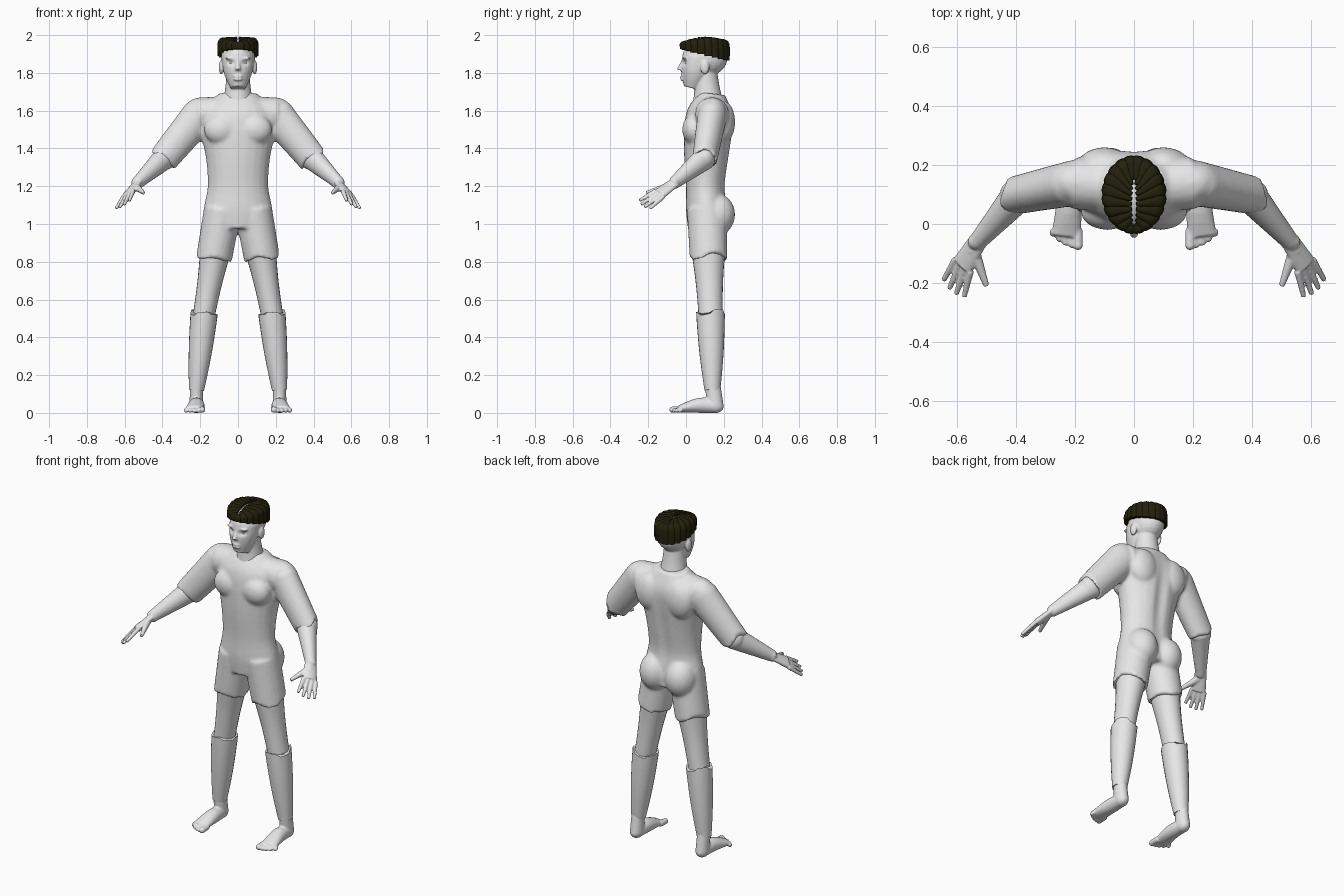
import bpy, bmesh, math
from mathutils import Vector, Matrix

old = bpy.data.objects.get("Cube")
if old:
    bpy.data.objects.remove(old)

X, Y, Z = Matrix.Identity(3)
SIDES = {"left": 1, "right": -1}

# Joints of the left half of the body
NECK = Vector((0, 0.12, 1.6))
SHOULDER = Vector((0.2, 0.14, 1.58))
ELBOW = Vector((0.39, 0.1, 1.35))
WRIST = Vector((0.53, -0.06, 1.22))
KNUCKLES = Vector((0.58, -0.14, 1.16))
PALM_WIDTH = Vector((0.05, 0.04, -0.03))
HIP = Vector((0.08, 0.11, 1.08))
KNEE = Vector((0.18, 0.13, 0.52))
ANKLE = Vector((0.22, 0.14, 0.12))
SHORTS_END = HIP.lerp(KNEE, 0.45)
SKULL = Vector((0, 0.1, 1.88))


def material(name, rgb):
    made = bpy.data.materials.new(name)
    made.use_nodes = True
    made.diffuse_color = (*rgb, 1)
    shader = made.node_tree.nodes["Principled BSDF"]
    shader.inputs["Base Color"].default_value = (*rgb, 1)
    return made


GREY = material("pale grey", (0.8, 0.8, 0.8))
DARK = material("dark olive hair", (0.016, 0.015, 0.004))


def spline(points, steps=4):
    """Smooth curve through sections of (x, y, z, width, thickness)."""
    last = len(points) - 1
    curve = []
    for i in range(last):
        around = [points[min(max(i + offset, 0), last)] for offset in (-1, 0, 1, 2)]
        for step in range(steps):
            t = step / steps
            curve.append([b + t * (c - a + t * (2 * a - 5 * b + 4 * c - d
                                                + t * (3 * b - a - 3 * c + d))) / 2
                          for a, b, c, d in zip(*around)])
    return curve + [points[last]]


def skin(bm, points, across=X, side=1, segments=24, jag=0):
    """Skin elliptical rings along a curve; jag gives the last ring a stepped edge."""
    sections = spline(points)
    centres = [Vector(section[:3]) for section in sections]
    last = len(sections) - 1
    rings = []
    for i, (centre, section) in enumerate(zip(centres, sections)):
        along = (centres[min(i + 1, last)] - centres[max(i - 1, 0)]).normalized()
        wide = (across - along * across.dot(along)).normalized()
        thick = along.cross(wide)
        ring = []
        for k in range(segments):
            angle = math.tau * k / segments
            place = centre + wide * math.cos(angle) * section[3] + thick * math.sin(angle) * section[4]
            if i == last and jag:
                place += along * jag * ((math.sin(3 * angle) > 0) + math.sin(2 * angle) / 2)
            ring.append(bm.verts.new((place.x * side, place.y, place.z)))
        rings.append(ring)
    for lower, upper in zip(rings, rings[1:]):
        for k in range(segments):
            bm.faces.new((lower[k], lower[k - 1], upper[k - 1], upper[k]))
    bm.faces.new(rings[0])
    bm.faces.new(rings[-1])


def limb(bm, start, end, radius, end_radius, depth=1.0, swell=0.0, **options):
    """Tapered limb between two joints, swelling or thinning in the middle."""
    points = []
    for t in (0, 0.25, 0.5, 0.75, 1):
        size = radius + (end_radius - radius) * t + swell * math.sin(math.pi * t)
        points.append((*start.lerp(end, t), size, size * depth))
    skin(bm, points, **options)


def ball(bm, centre, radii, side=1):
    place = Matrix.Translation((centre[0] * side, centre[1], centre[2]))
    bmesh.ops.create_uvsphere(bm, u_segments=24, v_segments=16, radius=1,
                              matrix=place @ Matrix.Diagonal((*radii, 1)))


def push(ob, centre, reach, amount):
    """Press the surface softly along y around a point."""
    for vertex in ob.data.vertices:
        gap = [(p - c) / r for p, c, r in zip(vertex.co, centre, reach)]
        vertex.co.y += amount * math.exp(-sum(g * g for g in gap))


def finish(name, bm, colour=GREY, voxel=0.0):
    """Make the object; a voxel size fuses its pieces into one soft skin."""
    bmesh.ops.recalc_face_normals(bm, faces=bm.faces)
    mesh = bpy.data.meshes.new(name)
    bm.to_mesh(mesh)
    bm.free()
    ob = bpy.data.objects.new(name, mesh)
    bpy.context.collection.objects.link(ob)
    bpy.ops.object.select_all(action='DESELECT')
    ob.select_set(True)
    bpy.context.view_layer.objects.active = ob
    if voxel:
        fuse = ob.modifiers.new("fuse", 'REMESH')
        fuse.mode, fuse.voxel_size = 'VOXEL', voxel
        bpy.ops.object.modifier_apply(modifier=fuse.name)
        soften = ob.modifiers.new("soften", 'SMOOTH')
        soften.iterations = 4
        bpy.ops.object.modifier_apply(modifier=soften.name)
    ob.data.materials.clear()
    ob.data.materials.append(colour)
    bpy.ops.object.shade_smooth_by_angle(angle=math.radians(50))
    return ob


# Body suit: trunk, sleeves and shorts
bm = bmesh.new()
trunk = [(0.98, 0.01, 0.22, 0.15), (1.08, 0, 0.22, 0.18), (1.2, 0, 0.21, 0.16), (1.35, -0.01, 0.23, 0.17),
         (1.5, -0.01, 0.25, 0.2), (1.6, 0.01, 0.25, 0.19), (1.69, 0.07, 0.21, 0.1)]
skin(bm, [(0, (front + back) / 2, z, width, (back - front) / 2) for z, front, back, width in trunk])
for side in SIDES.values():
    limb(bm, NECK, SHOULDER, 0.08, 0.09, across=Z, side=side)
    ball(bm, SHOULDER, (0.09, 0.075, 0.09), side)
    limb(bm, SHOULDER, ELBOW, 0.095, 0.08, depth=0.82, across=Z, side=side, jag=0.02)
    limb(bm, HIP, SHORTS_END, 0.1, 0.095, depth=1.05, side=side, jag=0.02)
    # Buttocks, chest and shoulder blades
    ball(bm, (0.085, 0.165, 1.05), (0.09, 0.095, 0.11), side)
    ball(bm, (0.09, 0.04, 1.5), (0.09, 0.06, 0.08), side)
    ball(bm, (0.1, 0.2, 1.54), (0.09, 0.06, 0.11), side)
suit = finish("body_suit", bm, voxel=0.01)
push(suit, (0, 0.24, 1.35), (0.035, 0.1, 0.25), -0.015)

# Head: neck, skull, face, nose, lips, ears and brows
bm = bmesh.new()
limb(bm, NECK, SKULL, 0.09, 0.06, swell=-0.01)
ball(bm, SKULL, (0.09, 0.12, 0.1))
limb(bm, Vector((0, 0.03, 1.72)), Vector((0, 0.07, 1.88)), 0.04, 0.085, depth=1.05, swell=0.012)
limb(bm, Vector((0, -0.015, 1.865)), Vector((0, -0.035, 1.815)), 0.008, 0.015)
for z in (1.766, 1.782):
    ball(bm, (0, -0.02, z), (0.025, 0.01, 0.008))
for side in SIDES.values():
    ball(bm, (0.088, 0.1, 1.83), (0.014, 0.024, 0.038), side)
    ball(bm, (0.04, -0.005, 1.877), (0.028, 0.014, 0.007), side)
head = finish("head", bm, voxel=0.005)
for side in SIDES.values():
    push(head, (0.035 * side, -0.01, 1.853), (0.02, 0.04, 0.013), 0.012)

for label, side in SIDES.items():
    bm = bmesh.new()
    ball(bm, (0.035, 0.009, 1.853), (0.016, 0.015, 0.012), side)
    finish(label + "_eye", bm)

    # Forearm, palm, fingers and thumb
    bm = bmesh.new()
    ball(bm, ELBOW, (0.065, 0.055, 0.065), side)
    limb(bm, ELBOW, WRIST, 0.064, 0.034, depth=0.9, across=Z, side=side)
    ball(bm, WRIST, (0.034, 0.03, 0.034), side)
    limb(bm, WRIST, KNUCKLES, 0.034, 0.042, depth=0.5, across=PALM_WIDTH, side=side)
    reach = Vector((0.035, -0.09, -0.065))
    for finger in range(4):
        spread = finger / 3 - 0.5
        root = KNUCKLES + PALM_WIDTH * spread
        tip = KNUCKLES + PALM_WIDTH * spread * 1.4 + reach * (1 - spread ** 2 / 2)
        limb(bm, root, tip, 0.013, 0.009, across=PALM_WIDTH, side=side, segments=12)
    limb(bm, WRIST.lerp(KNUCKLES, 0.3), Vector((0.5, -0.21, 1.165)), 0.022, 0.01,
         across=PALM_WIDTH, side=side, segments=12)
    finish(label + "_forearm_and_hand", bm, voxel=0.0045)

    bm = bmesh.new()
    limb(bm, HIP.lerp(KNEE, 0.35), KNEE, 0.085, 0.058, depth=1.1, swell=-0.005, side=side)
    finish(label + "_thigh", bm)

    bm = bmesh.new()
    limb(bm, ANKLE, KNEE, 0.04, 0.072, depth=1.05, swell=0.005, side=side, jag=0.015)
    finish(label + "_shin_sleeve", bm)

    # Foot: ankle, heel, arch and five toes
    bm = bmesh.new()
    heel = ANKLE + Vector((0, 0.015, -0.085))
    limb(bm, ANKLE + Z * 0.04, heel, 0.034, 0.037, depth=1.2, side=side)
    ball(bm, heel, (0.036, 0.045, 0.036), side)
    skin(bm, [(*heel, 0.035, 0.035), (0.22, 0.07, 0.04, 0.043, 0.04), (0.23, -0.04, 0.02, 0.05, 0.018)],
         side=side)
    for toe in range(5):
        size = 0.012 if toe else 0.017
        root = Vector((0.19 + toe * 0.021, -0.02, 0.02))
        tip = Vector((root.x, toe ** 2 * 0.0025 - 0.072, size))
        limb(bm, root, tip, size, size, side=side, segments=12)
        ball(bm, tip, (size, size, size), side)
    finish(label + "_foot", bm, voxel=0.005)

    # Hair: thick locks fanned out from a centre parting
    bm = bmesh.new()
    locks = 10
    for lock in range(locks):
        t = lock / (locks - 1)
        angle = math.radians(164 * t - 82)
        start = Vector((0.008, 0.15 * t, 0))
        rim = Vector((0.1 * math.cos(angle), 0.1 + 0.122 * math.sin(angle), 0))
        rim.z = 1.92 - rim.y / 4
        points = []
        for blend, width, thickness in ((0, 0.007, 0.007), (0.6, 0.019, 0.014), (0.93, 0.025, 0.014)):
            place = start.lerp(rim, blend)
            bow = place.x ** 2 + (place.y - SKULL.y) ** 2
            points.append((place.x, place.y, 1.985 - 2.5 * bow, width, thickness))
        points.append((*rim, 0.021, 0.01))
        skin(bm, points, across=Vector((-math.sin(angle), math.cos(angle), 0)), side=side, segments=14)
    finish(label + "_hair", bm, DARK)
